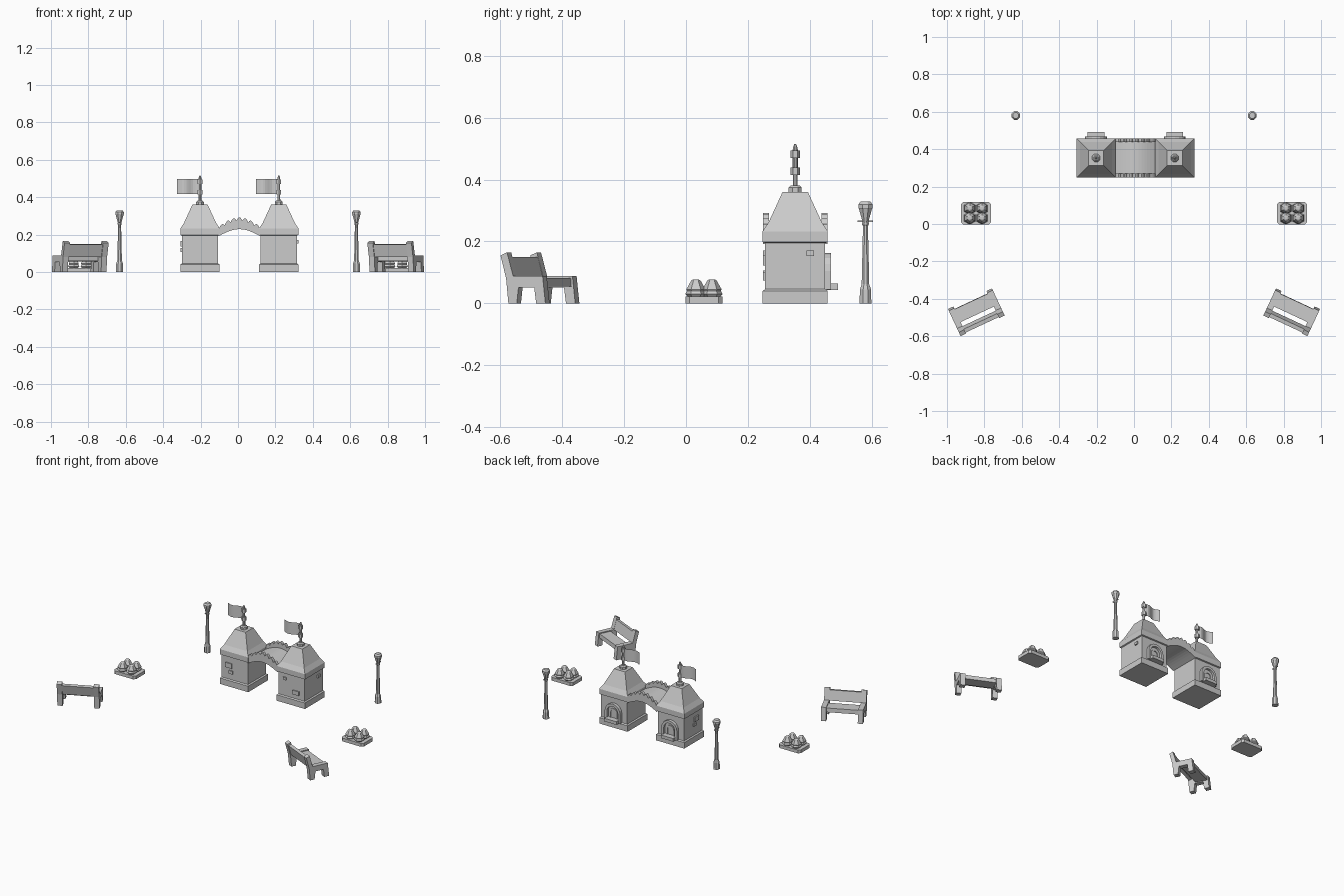
import bpy, bmesh, math
from mathutils import Matrix, Vector

if "Cube" in bpy.data.objects:
    bpy.data.objects.remove(bpy.data.objects["Cube"])

def finish(name, bm, mat=None):
    bmesh.ops.recalc_face_normals(bm, faces=bm.faces)
    if mat is not None:
        bm.transform(mat)
    me = bpy.data.meshes.new(name)
    bm.to_mesh(me)
    bm.free()
    ob = bpy.data.objects.new(name, me)
    bpy.context.collection.objects.link(ob)
    return ob

def box(name, x0, x1, y0, y1, z0, z1, mat=None):
    bm = bmesh.new()
    bmesh.ops.create_cube(bm, size=1)
    for v in bm.verts:
        v.co = ((x0 + x1) / 2 + v.co.x * (x1 - x0), (y0 + y1) / 2 + v.co.y * (y1 - y0),
                (z0 + z1) / 2 + v.co.z * (z1 - z0))
    return finish(name, bm, mat)

def lathe(name, profile, sides, x, y):
    """Faceted solid; radii are measured to the flat sides."""
    bm = bmesh.new()
    k = 1 / math.cos(math.pi / sides)
    rings = [[bm.verts.new((x + r * k * math.cos(2 * math.pi * (i + .5) / sides),
                            y + r * k * math.sin(2 * math.pi * (i + .5) / sides), z))
              for i in range(sides)] for r, z in profile]
    for a, b in zip(rings, rings[1:]):
        for i in range(sides):
            j = (i + 1) % sides
            bm.faces.new((a[i], a[j], b[j], b[i]))
    bm.faces.new(rings[0])
    bm.faces.new(rings[-1])
    return finish(name, bm)

def prism(name, pts, a, b, axis='y', mat=None):
    """Extrude a 2D profile from a to b along x, y or z."""
    put = {'x': lambda p, t: (t, p[0], p[1]), 'y': lambda p, t: (p[0], t, p[1]),
           'z': lambda p, t: (p[0], p[1], t)}[axis]
    bm = bmesh.new()
    f = bm.faces.new([bm.verts.new(put(p, a)) for p in pts])
    ext = bmesh.ops.extrude_face_region(bm, geom=[f])['geom']
    d = Vector(put((0, 0), b - a))
    bmesh.ops.translate(bm, vec=d, verts=[g for g in ext if isinstance(g, bmesh.types.BMVert)])
    return finish(name, bm, mat)

def arch(cx, r, z0, zc, n=8):
    return [(cx + r, z0)] + [(cx + r * math.cos(math.pi * i / n), zc + r * math.sin(math.pi * i / n))
                             for i in range(n + 1)] + [(cx - r, z0)]

GY = .353

# Gate towers with roof, flag and ticket window
def tower(side, cx):
    lathe(side + "_tower_body", [(.105, 0), (.105, .04), (.097, .046), (.097, .195), (.105, .198),
                                 (.105, .233)], 4, cx, GY)
    lathe(side + "_tower_roof", [(.105, .233), (.086, .262), (.041, .36)], 4, cx, GY)
    lathe(side + "_pole_collar", [(.021, .355), (.021, .374), (.014, .381)], 8, cx, GY)
    lathe(side + "_flag_pole", [(.008, .375), (.007, .505), (.003, .515)], 8, cx, GY)
    for z in (.415, .47):
        lathe(side + "_flag_tie", [(.013, z), (.013, z + .024)], 6, cx, GY)
    # waving flag sheet
    bm = bmesh.new()
    cols = []
    for i in range(11):
        t = i / 10
        p = (cx - .122 * t, GY + .009 * math.sin(t * 2.2 * math.pi))
        cols.append([bm.verts.new((*p, z)) for z in (.417, .498)])
    for a, b in zip(cols, cols[1:]):
        bm.faces.new((a[0], b[0], b[1], a[1]))
    finish(side + "_flag", bm)
    # ticket window on the back
    yb = GY + .096
    outer, inner = arch(cx, .058, .045, .105), arch(cx, .041, .045, .105)
    prism(side + "_window_frame", outer + inner[::-1], yb - .01, yb + .02)
    prism(side + "_window_panel", inner, yb - .01, yb + .005)
    prism(side + "_window_hood", arch(cx, .028, .06, .1) + arch(cx, .02, .06, .1)[::-1], yb, yb + .01)
    box(side + "_window_counter", cx - .045, cx + .045, yb, .491, .043, .064)

LX, RX = -.203, .218
tower("left", LX)
tower("right", RX)

# Raised bricks on tower faces
yf = GY - .097
for x0, x1, z0, z1 in ((-.27, -.222, .123, .155), (-.243, -.217, .086, .107),
                       (.158, .181, .153, .171), (.228, .276, .074, .101)):
    box("front_brick", x0, x1, yf - .007, yf + .01, z0, z1)
for x, y0, y1, z0, z1 in ((RX + .097, .39, .413, .153, .171), (LX - .097, .30, .345, .135, .165),
                          (LX - .097, .33, .355, .107, .127)):
    box("side_brick", x - .008, x + .008, y0, y1, z0, z1)

# Arched bridge with scalloped parapets
X0, X1 = LX + .1, RX - .1
def arc(z, h, n, bump=0):
    return [(X0 + (X1 - X0) * i / n,
             z + h * math.sin(math.pi * i / n) + bump * abs(math.sin(7 * math.pi * i / n)))
            for i in range(n + 1)]
under = arc(.192, .037, 14)
prism("bridge_deck", under + arc(.215, .036, 14)[::-1], .25, .458)
for y in (.249, .438):
    prism("bridge_parapet", under + arc(.228, .048, 42, .016)[::-1], y, y + .02)

for s, side in ((-1, "left"), (1, "right")):
    # Lamp post
    lx, ly = s * .633, .58
    lathe(side + "_lamp_post", [(.019, 0), (.018, .045), (.012, .062), (.012, .075), (.008, .25),
                                (.011, .255), (.011, .262)], 8, lx, ly)
    lathe(side + "_lamp_lantern", [(.009, .262), (.021, .305), (.023, .308), (.023, .32),
                                   (.015, .33)], 8, lx, ly)
    box(side + "_lamp_bar", lx - .003, lx + .003, ly - .025, ly + .025, .263, .268)

    # Flower bed
    fx, fy, a, b, c = s * .845, .058, .081, .06, .013
    out = [(a, c - b), (a, b - c), (a - c, b), (c - a, b), (-a, b - c), (-a, c - b), (c - a, -b), (a - c, -b)]
    prism(side + "_flower_bed", [(fx + p, fy + q) for p, q in out], 0, .022, 'z')
    for dx in (-.033, .033):
        for dy in (-.026, .026):
            lathe(side + "_flower_leaves", [(.02, .018), (.03, .03), (.024, .042)], 6, fx + dx, fy + dy)
            lathe(side + "_flower_head", [(.02, .03), (.027, .045), (.013, .074), (.008, .077)],
                  6, fx + dx, fy + dy)

    # Bench facing outward, turned on its spot
    m = Matrix.Translation((s * .843, -.472, 0)) @ Matrix.Rotation(math.radians(-25 * s), 4, 'Z')
    frame = [(-.052, 0), (-.06, .08), (-.08, .155), (-.057, .165), (-.035, .088), (.07, .088),
             (.08, 0), (.047, 0), (.04, .052), (-.016, .052), (-.022, 0)]
    for u in (-.13, .098):
        prism(side + "_bench_frame", frame, u, u + .032, 'x', m)
    prism(side + "_bench_seat", [(-.012, .058), (.066, .055), (.064, .082), (-.012, .082)],
          -.1, .1, 'x', m)
    prism(side + "_bench_back", [(-.055, .08), (-.036, .086), (-.053, .15), (-.074, .146)],
          -.1, .1, 'x', m)
